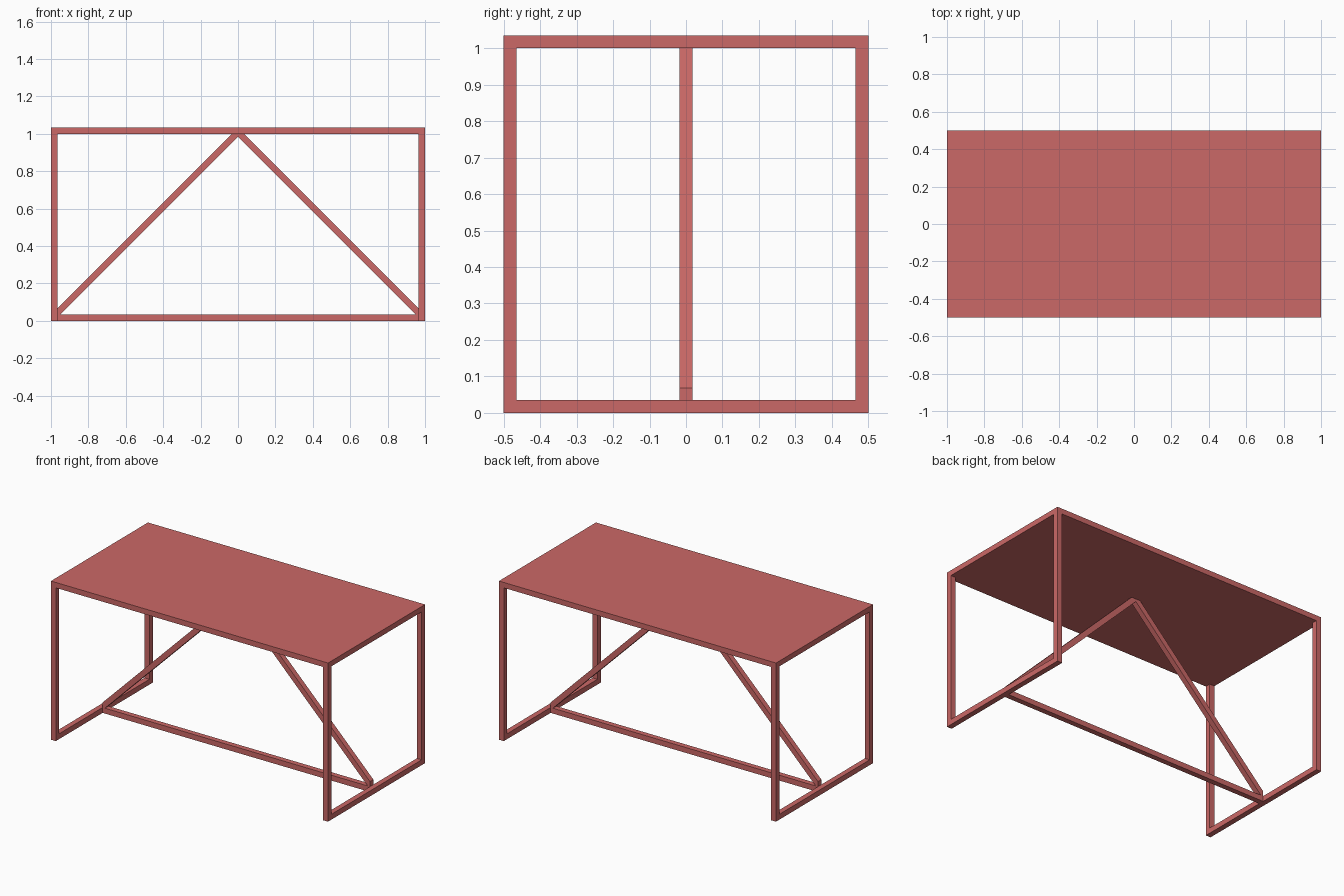
import bpy
import bmesh
from mathutils import Vector

if "Cube" in bpy.data.objects:
    bpy.data.objects.remove(bpy.data.objects["Cube"], do_unlink=True)

LENGTH, DEPTH, HEIGHT = 2.0, 1.0, 1.035
BAR = 0.035
UNDER = HEIGHT - BAR          # underside of the table top
INNER = LENGTH / 2 - BAR      # inner face of the legs

red = bpy.data.materials.new("soft_red")
red.use_nodes = True
colour = (0.60, 0.14, 0.135, 1)
red.diffuse_color = colour
red.node_tree.nodes["Principled BSDF"].inputs["Base Color"].default_value = colour


def finish(name, bm):
    bmesh.ops.recalc_face_normals(bm, faces=bm.faces)
    mesh = bpy.data.meshes.new(name)
    bm.to_mesh(mesh)
    bm.free()
    mesh.materials.append(red)
    obj = bpy.data.objects.new(name, mesh)
    bpy.context.collection.objects.link(obj)


def box(name, low, high):
    low, high = Vector(low), Vector(high)
    bm = bmesh.new()
    bmesh.ops.create_cube(bm, size=1)
    bmesh.ops.scale(bm, vec=high - low, verts=bm.verts)
    bmesh.ops.translate(bm, vec=(low + high) / 2, verts=bm.verts)
    finish(name, bm)


def brace(name, side):
    # Slanted bar trimmed flush against the leg, rail and table top
    half = BAR / 2 ** 0.5
    mid = UNDER + 0.008
    profile = [(INNER, BAR), (INNER, mid + half - INNER),
               (mid + half - UNDER, UNDER), (0, UNDER),
               (0, mid - half), (mid - half - BAR, BAR)]
    bm = bmesh.new()
    face = bm.faces.new([bm.verts.new((side * x, -BAR / 2, z)) for x, z in profile])
    result = bmesh.ops.extrude_face_region(bm, geom=[face])
    moved = [v for v in result["geom"] if isinstance(v, bmesh.types.BMVert)]
    bmesh.ops.translate(bm, vec=(0, BAR, 0), verts=moved)
    finish(name, bm)


# Table top
box("table_top", (-LENGTH / 2, -DEPTH / 2, UNDER), (LENGTH / 2, DEPTH / 2, HEIGHT))

# Side frames: two legs, a floor rail and a brace at each end
for side, label in ((1, "left"), (-1, "right")):
    x0, x1 = sorted((side * INNER, side * LENGTH / 2))
    for end, where in ((-1, "front"), (1, "back")):
        y0, y1 = sorted((end * DEPTH / 2, end * (DEPTH / 2 - BAR)))
        box(f"{where}_{label}_leg", (x0, y0, 0), (x1, y1, UNDER))
    box(f"{label}_floor_rail", (x0, BAR - DEPTH / 2, 0), (x1, DEPTH / 2 - BAR, BAR))
    brace(f"{label}_brace", side)

# Long stretcher joining the floor rails
box("stretcher", (-INNER, -BAR / 2, 0), (INNER, BAR / 2, BAR))
